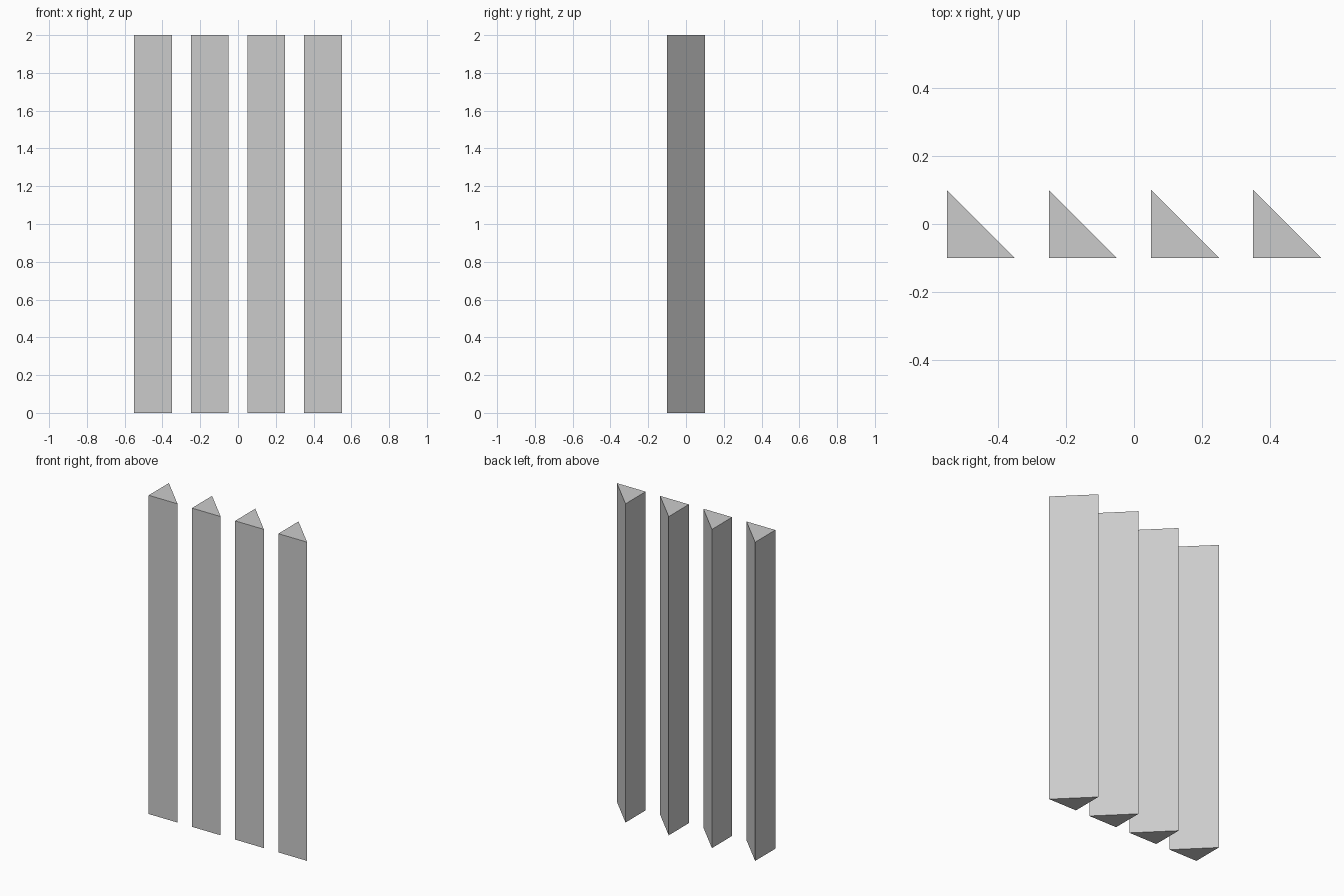
import bpy
import bmesh

HEIGHT = 2.0
HALF = 0.1       # half the width of a slat
SPACING = 0.3
COUNT = 4

# Remove the default object
cube = bpy.data.objects.get("Cube")
if cube:
    bpy.data.objects.remove(cube, do_unlink=True)

# Plain grey material
grey = bpy.data.materials.new("light_grey")
grey.use_nodes = True
colour = (0.6, 0.6, 0.6, 1.0)
grey.diffuse_color = colour
grey.node_tree.nodes["Principled BSDF"].inputs["Base Color"].default_value = colour

# Right-angled triangular prism: flat front, square left edge, sloping back
bm = bmesh.new()
profile = [(-HALF, -HALF), (HALF, -HALF), (-HALF, HALF)]
base = bm.faces.new([bm.verts.new((x, y, 0)) for x, y in profile])
extruded = bmesh.ops.extrude_face_region(bm, geom=[base])
top_verts = [g for g in extruded["geom"] if isinstance(g, bmesh.types.BMVert)]
bmesh.ops.translate(bm, verts=top_verts, vec=(0, 0, HEIGHT))
bmesh.ops.recalc_face_normals(bm, faces=bm.faces)
mesh = bpy.data.meshes.new("triangular_slat")
bm.to_mesh(mesh)
bm.free()
mesh.materials.append(grey)

# Evenly spaced row of slats sharing one mesh
for i in range(COUNT):
    slat = bpy.data.objects.new(f"slat_{i + 1}", mesh)
    slat.location.x = (i - (COUNT - 1) / 2) * SPACING
    bpy.context.collection.objects.link(slat)
